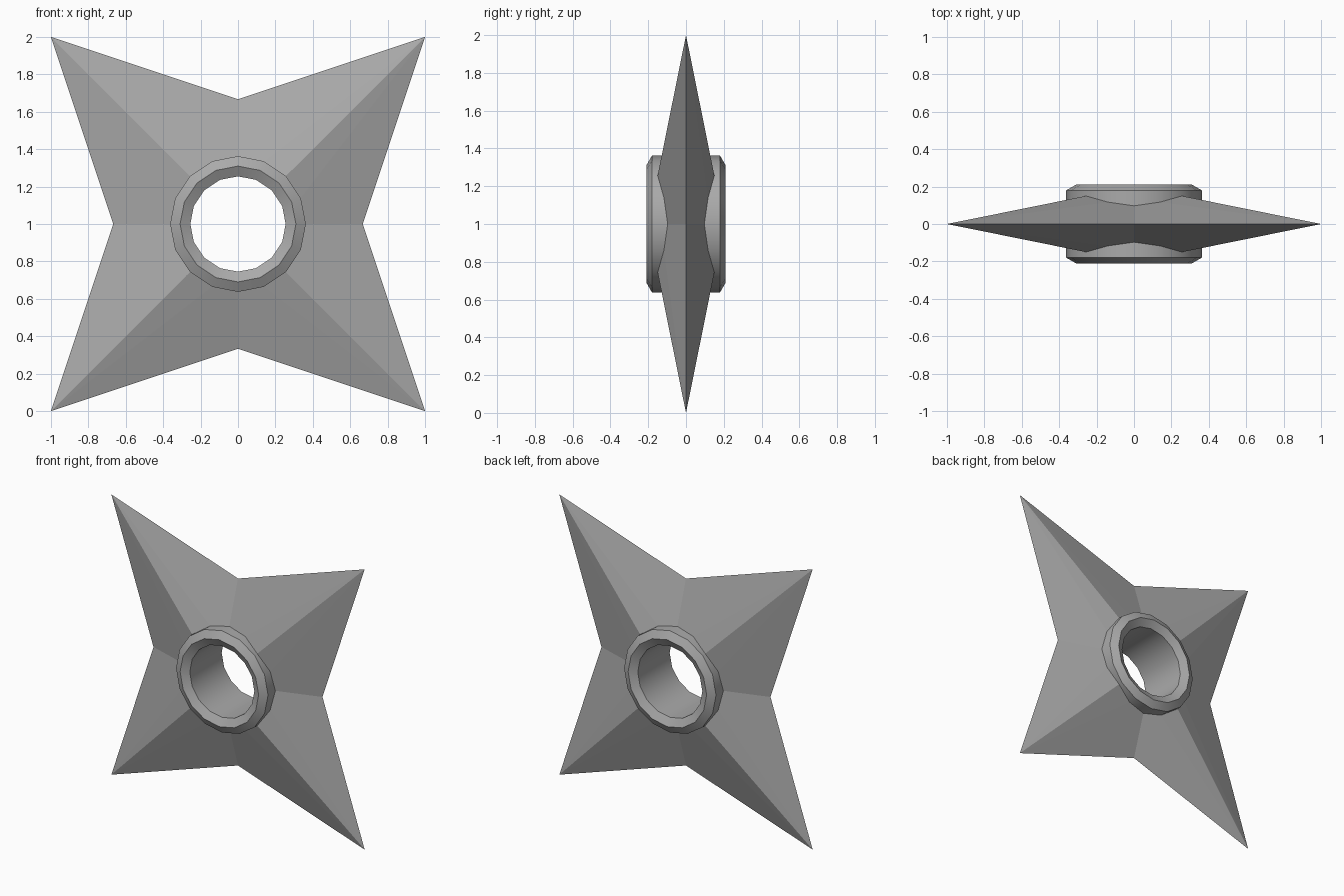
import bpy, bmesh, math
from mathutils import Vector

cube = bpy.data.objects.get("Cube")
if cube:
    bpy.data.objects.remove(cube)

steel = bpy.data.materials.new("grey steel")
steel.use_nodes = True
grey = (0.40, 0.40, 0.40, 1)
steel.diffuse_color = grey
steel.node_tree.nodes["Principled BSDF"].inputs["Base Color"].default_value = grey

CENTRE = 1.0
SIDES = 16
HUB_R = 0.363


def polar(r, step, y):
    """Point at radius r around the hub axis, in sixteenths of a turn."""
    a = math.tau * step / SIDES
    return Vector((r * math.cos(a), y, CENTRE + r * math.sin(a)))


def finish(bm, name):
    bmesh.ops.remove_doubles(bm, verts=bm.verts, dist=1e-4)
    bmesh.ops.recalc_face_normals(bm, faces=bm.faces)
    mesh = bpy.data.meshes.new(name)
    bm.to_mesh(mesh)
    bm.free()
    mesh.materials.append(steel)
    obj = bpy.data.objects.new(name, mesh)
    bpy.context.collection.objects.link(obj)
    return obj


# Four-pointed blade: ridged points meeting at shallow valleys, open at the hub
bm = bmesh.new()
for valley in range(0, SIDES, 4):
    for turn in (-1, 1):
        for side in (-1, 1):
            tip = polar(math.sqrt(2), valley + 2 * turn, 0)
            notch = polar(0.667, valley, 0)
            low, mid, ridge = (polar(HUB_R, valley + i * turn, side * h)
                               for i, h in enumerate((0.097, 0.117, 0.15)))
            for pts in ((tip, notch, low, mid), (tip, mid, ridge)):
                bm.faces.new([bm.verts.new(p) for p in pts])
finish(bm, "blade")

# Hollow hub: chamfered ring profile spun around the y axis
half = [(0.255, 0.18), (0.31, 0.21), (HUB_R, 0.18)]
profile = half + [(r, -y) for r, y in reversed(half)]
bm = bmesh.new()
rings = [[bm.verts.new(polar(r, s, y)) for s in range(SIDES)] for r, y in profile]
for i, ring in enumerate(rings):
    nxt = rings[(i + 1) % len(rings)]
    for s in range(SIDES):
        t = (s + 1) % SIDES
        bm.faces.new((ring[s], ring[t], nxt[t], nxt[s]))
hub = finish(bm, "hub_ring")

bpy.ops.object.select_all(action="DESELECT")
hub.select_set(True)
bpy.context.view_layer.objects.active = hub
bpy.ops.object.shade_smooth_by_angle(angle=math.radians(30))
